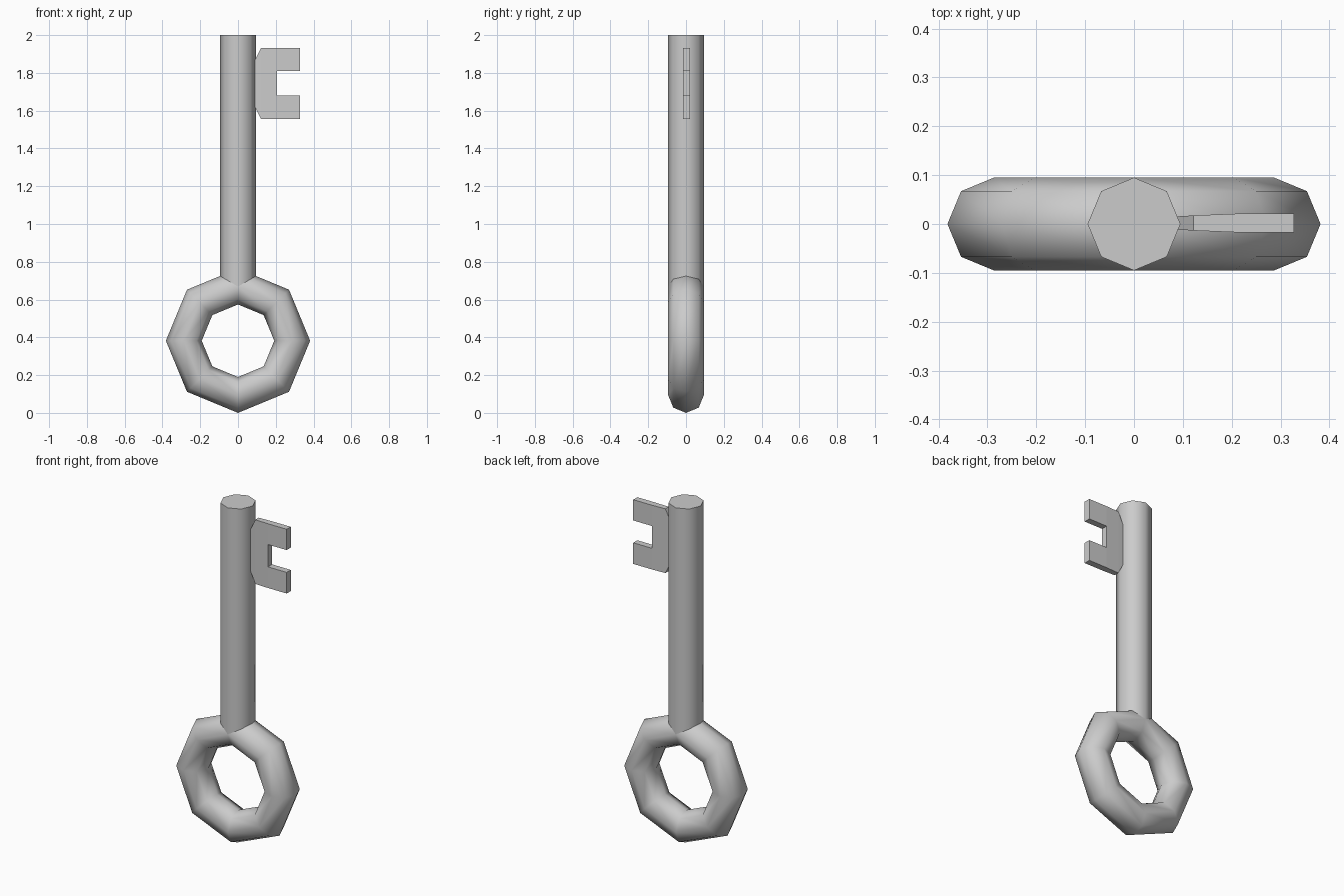
import bpy, bmesh, math
from mathutils import Matrix

if "Cube" in bpy.data.objects:
    bpy.data.objects.remove(bpy.data.objects["Cube"])

MINOR, MAJOR = 0.095, 0.287
RING_Z = MAJOR + MINOR
SIDES = 8


def finish(name, bm, smooth_angle=None):
    bmesh.ops.recalc_face_normals(bm, faces=bm.faces[:])
    mesh = bpy.data.meshes.new(name)
    bm.to_mesh(mesh)
    bm.free()
    obj = bpy.data.objects.new(name, mesh)
    bpy.context.collection.objects.link(obj)
    if smooth_angle:
        bpy.ops.object.select_all(action='DESELECT')
        obj.select_set(True)
        bpy.context.view_layer.objects.active = obj
        bpy.ops.object.shade_smooth_by_angle(angle=math.radians(smooth_angle))
    return obj


# Bow: eight-sided ring standing upright
bm = bmesh.new()
rings = []
for i in range(SIDES):
    a = math.tau * i / SIDES
    loop = []
    for j in range(SIDES):
        b = math.tau * j / SIDES
        r = MAJOR + MINOR * math.cos(b)
        loop.append(bm.verts.new((r * math.cos(a), MINOR * math.sin(b), RING_Z + r * math.sin(a))))
    rings.append(loop)
for i in range(SIDES):
    p, q = rings[i], rings[(i + 1) % SIDES]
    for j in range(SIDES):
        k = (j + 1) % SIDES
        bm.faces.new((p[j], p[k], q[k], q[j]))
finish("ring_handle", bm, 60)

# Shaft: octagonal rod rising out of the ring's top
bm = bmesh.new()
bottom, top = RING_Z + MAJOR, 2.0
bmesh.ops.create_cone(bm, cap_ends=True, segments=SIDES, radius1=MINOR, radius2=MINOR,
                      depth=top - bottom,
                      matrix=Matrix.Translation((0, 0, (bottom + top) / 2)))
finish("shaft", bm, 60)

# Bit: two-toothed plate, thinning towards the shaft
half_thickness = {0.08: 0.013, 0.122: 0.0155, 0.207: 0.019, 0.328: 0.019}
outline = [(0.08, 1.64), (0.122, 1.555), (0.207, 1.555), (0.328, 1.555), (0.328, 1.679),
           (0.207, 1.679), (0.207, 1.81), (0.328, 1.81), (0.328, 1.932), (0.207, 1.932),
           (0.122, 1.932), (0.08, 1.847)]
panels = [(0, 1, 10, 11), (1, 2, 5, 6, 9, 10), (2, 3, 4, 5), (6, 7, 8, 9)]
bm = bmesh.new()
front, back = [[bm.verts.new((x, 0.002 + s * half_thickness[x], z)) for x, z in outline]
               for s in (-1, 1)]
for panel in panels:
    bm.faces.new([front[i] for i in panel])
    bm.faces.new([back[i] for i in reversed(panel)])
for i in range(len(outline)):
    j = (i + 1) % len(outline)
    bm.faces.new((front[i], back[i], back[j], front[j]))
finish("key_bit", bm)
